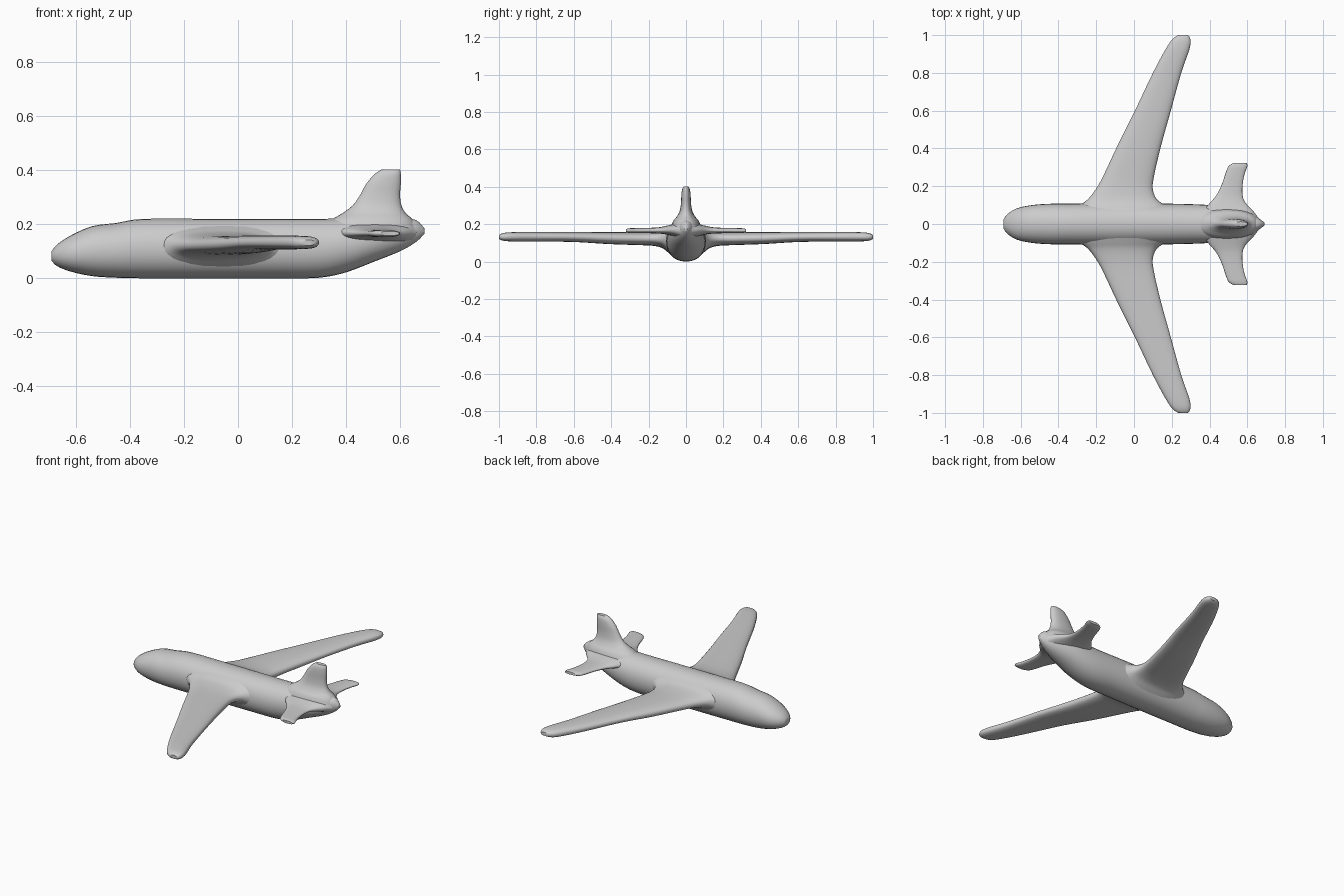
import bpy, bmesh, math
from mathutils import Vector

grey = bpy.data.materials.new("light grey")
grey.diffuse_color = (0.6, 0.6, 0.6, 1)


def resample(rows, steps):
    """Smooth Catmull-Rom interpolation through rows of numbers."""
    out = []
    for i in range(len(rows) - 1):
        a, b, c, d = (rows[min(max(k, 0), len(rows) - 1)] for k in range(i - 1, i + 3))
        for s in range(steps):
            t = s / steps
            out.append([0.5 * (2 * q + (r - p) * t + (2 * p - 5 * q + 4 * r - w) * t * t
                               + (3 * q - p - 3 * r + w) * t ** 3)
                        for p, q, r, w in zip(a, b, c, d)])
    return out + [list(rows[-1])]


def loft(name, rows, place, power=1.0, steps=3, sides=28):
    """Rows are (position, u min, u max, v min, v max); rounded section per row."""
    bm = bmesh.new()
    rings = []
    for p, u0, u1, v0, v1 in resample(rows, steps):
        ring = []
        for k in range(sides):
            a = 2 * math.pi * k / sides
            c, s = math.cos(a), math.sin(a)
            u = (u0 + u1) / 2 + (u1 - u0) / 2 * math.copysign(abs(c) ** power, c)
            v = (v0 + v1) / 2 + (v1 - v0) / 2 * math.copysign(abs(s) ** power, s)
            ring.append(bm.verts.new(Vector(place(p, u, v))))
        rings.append(ring)
    for r, q in zip(rings, rings[1:]):
        for k in range(sides):
            n = (k + 1) % sides
            bm.faces.new((r[k], r[n], q[n], q[k]))
    bm.faces.new(rings[0])
    bm.faces.new(rings[-1])
    bmesh.ops.recalc_face_normals(bm, faces=bm.faces)
    mesh = bpy.data.meshes.new(name)
    bm.to_mesh(mesh)
    bm.free()
    obj = bpy.data.objects.new(name, mesh)
    bpy.context.collection.objects.link(obj)
    mesh.materials.append(grey)
    bpy.ops.object.select_all(action='DESELECT')
    obj.select_set(True)
    bpy.context.view_layer.objects.active = obj
    bpy.ops.object.shade_smooth_by_angle(angle=math.radians(50))
    return obj


# Fuselage: blunt drooped nose, straight barrel, upswept tail
loft("fuselage", [
    (-0.69, -0.025, 0.025, 0.065, 0.10),
    (-0.67, -0.052, 0.052, 0.045, 0.125),
    (-0.62, -0.083, 0.083, 0.025, 0.158),
    (-0.54, -0.10, 0.10, 0.008, 0.193),
    (-0.45, -0.107, 0.107, 0.002, 0.205),
    (-0.35, -0.108, 0.108, 0.0, 0.22),
    (-0.10, -0.11, 0.11, 0.0, 0.22),
    (0.15, -0.108, 0.108, 0.0, 0.22),
    (0.30, -0.105, 0.105, 0.002, 0.22),
    (0.40, -0.10, 0.10, 0.022, 0.222),
    (0.50, -0.087, 0.087, 0.06, 0.225),
    (0.60, -0.058, 0.058, 0.10, 0.225),
    (0.66, -0.03, 0.03, 0.135, 0.215),
    (0.69, -0.008, 0.008, 0.165, 0.185),
], lambda p, u, v: (p, u, v), power=0.95)

wing = [
    (0.06, -0.33, 0.24, 0.02, 0.20),
    (0.10, -0.285, 0.165, 0.052, 0.182),
    (0.13, -0.245, 0.122, 0.074, 0.170),
    (0.18, -0.205, 0.10, 0.085, 0.162),
    (0.25, -0.165, 0.105, 0.088, 0.158),
    (0.42, -0.085, 0.145, 0.094, 0.158),
    (0.60, 0.005, 0.195, 0.105, 0.158),
    (0.80, 0.10, 0.25, 0.107, 0.158),
    (0.93, 0.17, 0.295, 0.108, 0.157),
    (0.98, 0.205, 0.298, 0.112, 0.152),
    (1.00, 0.235, 0.285, 0.122, 0.142),
]
tailplane = [
    (0.03, 0.34, 0.66, 0.12, 0.21),
    (0.07, 0.37, 0.63, 0.136, 0.20),
    (0.11, 0.40, 0.592, 0.146, 0.19),
    (0.15, 0.435, 0.575, 0.15, 0.183),
    (0.21, 0.465, 0.575, 0.152, 0.18),
    (0.27, 0.485, 0.587, 0.152, 0.179),
    (0.305, 0.50, 0.60, 0.153, 0.178),
    (0.322, 0.525, 0.597, 0.158, 0.174),
]

# Swept wings and tailplanes, one per side
for side, label in ((1, "left"), (-1, "right")):
    span = lambda p, u, v: (u, side * p, v)
    loft(label + "_wing", wing, span, power=0.8)
    loft(label + "_tailplane", tailplane, span, power=0.85)

# Tail fin with flared root
loft("tail_fin", [
    (0.17, 0.30, 0.67, -0.085, 0.085),
    (0.215, 0.345, 0.65, -0.07, 0.07),
    (0.24, 0.385, 0.622, -0.05, 0.05),
    (0.27, 0.425, 0.605, -0.034, 0.034),
    (0.31, 0.453, 0.60, -0.027, 0.027),
    (0.35, 0.475, 0.603, -0.025, 0.025),
    (0.385, 0.505, 0.603, -0.021, 0.021),
    (0.402, 0.53, 0.60, -0.012, 0.012),
], lambda p, u, v: (u, v, p), power=0.9)
